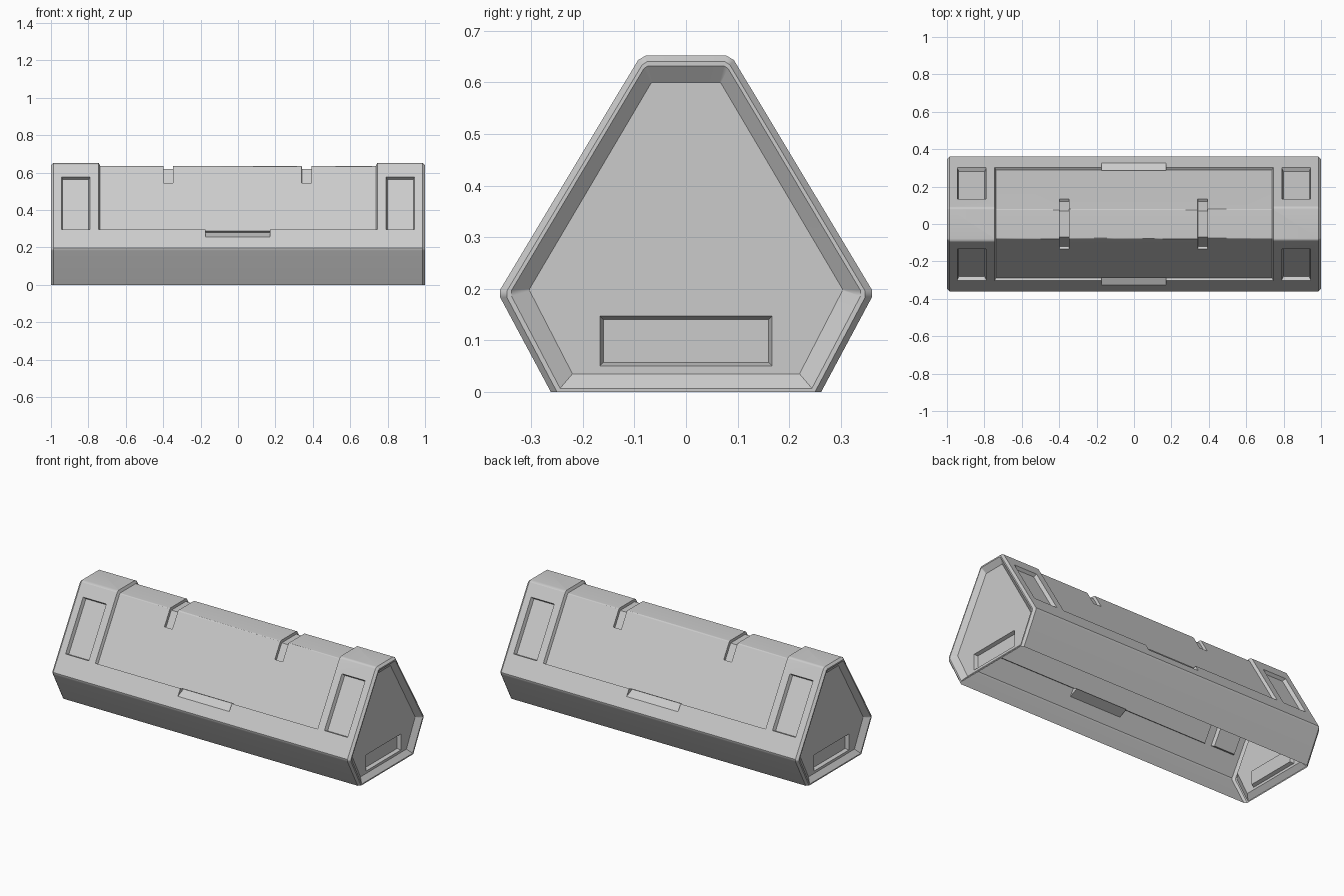
import bpy, bmesh
from math import radians
from mathutils import Vector

if "Cube" in bpy.data.objects:
    bpy.data.objects.remove(bpy.data.objects["Cube"])


def loft(name, sections):
    """Closed solid skinned through equal-length loops of points."""
    bm = bmesh.new()
    rings = [[bm.verts.new(p) for p in s] for s in sections]
    n = len(rings[0])
    for a, b in zip(rings, rings[1:]):
        for i in range(n):
            j = (i + 1) % n
            bm.faces.new((a[i], a[j], b[j], b[i]))
    bm.faces.new(rings[0])
    bm.faces.new(rings[-1])
    bmesh.ops.recalc_face_normals(bm, faces=bm.faces)
    me = bpy.data.meshes.new(name)
    bm.to_mesh(me)
    bm.free()
    ob = bpy.data.objects.new(name, me)
    bpy.context.collection.objects.link(ob)
    return ob


# Half cross-sections (y, z): outer skin, end rim, recessed end plate
OUTER = [(.262, 0), (.360, .183), (.361, .197), (.093, .643), (.078, .652)]
RIM = [(.250, 0), (.347, .183), (.347, .196), (.085, .634), (.076, .640)]
PLATE = [(.220, .035), (.303, .196), (.303, .200), (.068, .598), (.065, .600)]
LIP = [tuple(a + (b - a) * .2 for a, b in zip(p, q)) for p, q in zip(RIM, PLATE)]


def ring(x, half):
    return [(x, y, z) for y, z in half] + [(x, -y, z) for y, z in reversed(half)]


ends = [(.975, PLATE), (1.0, LIP), (1.0, RIM), (.986, OUTER)]
body = loft("crate_shell", [ring(-x, h) for x, h in ends] +
            [ring(x, h) for x, h in reversed(ends)])

# Sloped wall: surface point at height z, sunk by depth d along the normal
A, B = Vector(OUTER[2]), Vector(OUTER[3])
T = (B - A).normalized()
N = Vector((T.y, -T.x))


def wall(z):
    return A + (B - A) * ((z - A.y) / (B.y - A.y))


def sunk(z, d):
    return wall(z) - N * d


def arch(name, cx, half, z0, depth, taper):
    """Cutter strip running up one wall, over the ridge and down the other."""
    half_path = [(wall(z0), N), (B, Vector((.73, .73))),
                 (Vector(OUTER[4]), Vector((.27, 1.0)))]
    flip = Vector((-1, 1))
    path = half_path + [(p * flip, n * flip) for p, n in reversed(half_path)]
    xo, xi = half + taper * .05 / depth, half - taper
    secs = []
    for p, n in path:
        o, i = p + n * .05, p - n * depth
        secs.append([(cx - xo, o.x, o.y), (cx + xo, o.x, o.y),
                     (cx + xi, i.x, i.y), (cx - xi, i.x, i.y)])
    return loft(name, secs)


# Sunken lid and the two strap slots across the ridge
cutters = [arch("lid_cut", 0, .745, .295, .016, .008)]
cutters += [arch("strap_cut", x, .028, .552, .0315, .003) for x in (-.373, .367)]

for sy in (1, -1):
    # Finger notch wedge below the lid edge
    tri = [sunk(.235, -.017), sunk(.297, .034), sunk(.297, -.05)]
    cutters.append(loft("notch_cut", [[(x, sy * p.x, p.y) for p in tri]
                                      for x in (-.175, .17)]))
    # Corner pockets
    for sx in (1, -1):
        secs = []
        for d, g in ((-.02, -.008), (.02, .008)):
            lo, hi = sunk(.297 + g * .4, d), sunk(.577 - g * .4, d)
            x0, x1 = .79 + g, .945 - g
            secs.append([(sx * x, sy * p.x, p.y) for x, p in
                         ((x0, lo), (x1, lo), (x1, hi), (x0, hi))])
        cutters.append(loft("pocket_cut", secs))

# Handle recess in each end plate
for sx in (1, -1):
    secs = []
    for x, g in ((.995, -.007), (.955, .007)):
        y, z0, z1 = .167 - g, .05 + g, .147 - g
        secs.append([(sx * x, -y, z0), (sx * x, y, z0), (sx * x, y, z1), (sx * x, -y, z1)])
    cutters.append(loft("handle_cut", secs))

# Carve everything out of the shell
bpy.context.view_layer.objects.active = body
body.select_set(True)
for c in cutters:
    c.hide_render = True
    m = body.modifiers.new("carve", 'BOOLEAN')
    m.operation, m.solver, m.object = 'DIFFERENCE', 'EXACT', c
    bpy.ops.object.modifier_apply(modifier=m.name)
    bpy.data.objects.remove(c)

# Open underside
bm = bmesh.new()
bm.from_mesh(body.data)
under = [f for f in bm.faces if f.normal.z < -.9 and f.calc_center_median().z < .001]
bmesh.ops.delete(bm, geom=under, context='FACES')
bm.to_mesh(body.data)
bm.free()

bpy.ops.object.shade_smooth_by_angle(angle=radians(35))
body.modifiers.new("even_shading", 'WEIGHTED_NORMAL').keep_sharp = True
